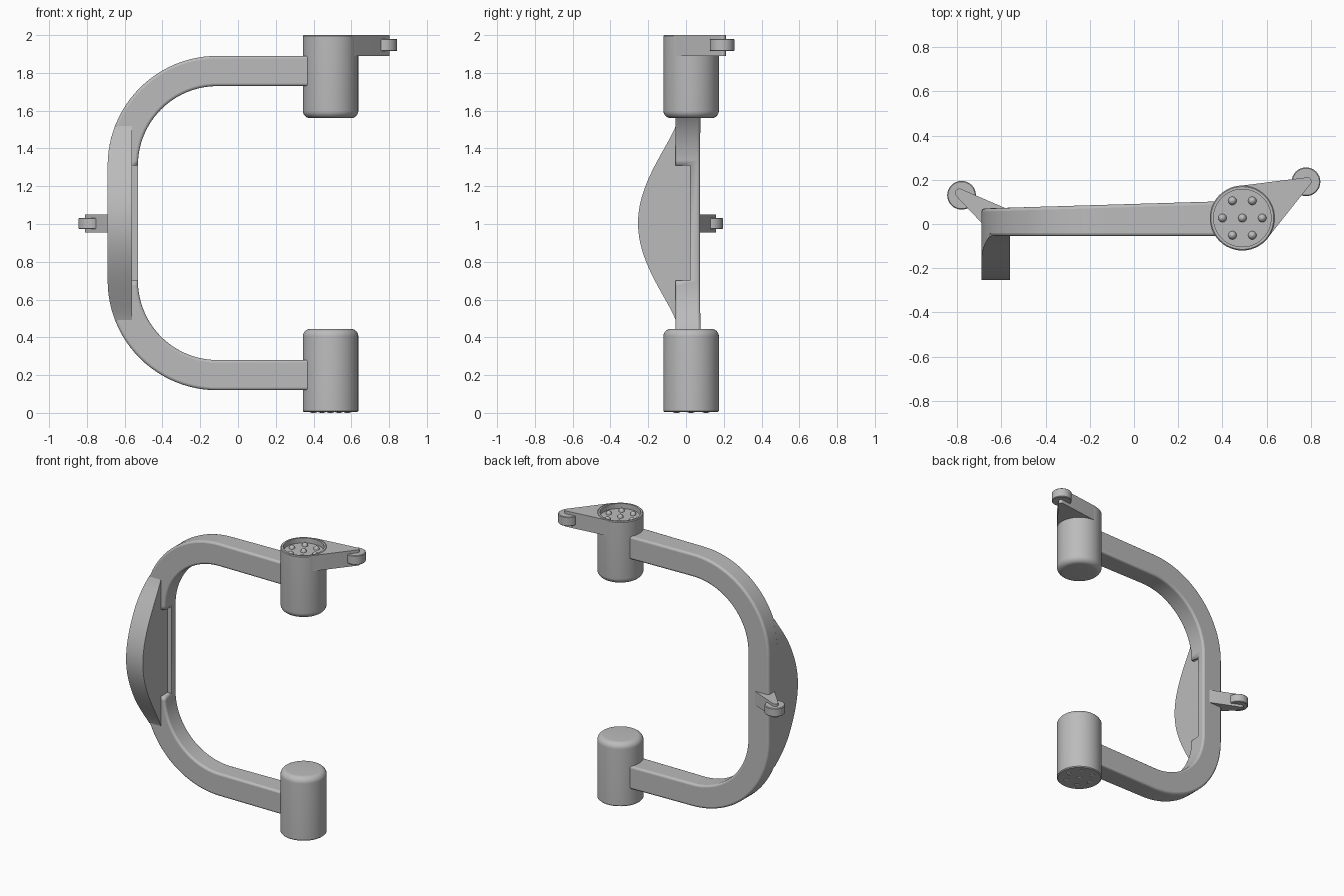
import bpy, bmesh
from math import sin, cos, pi, radians, sqrt

if "Cube" in bpy.data.objects:
    bpy.data.objects.remove(bpy.data.objects["Cube"], do_unlink=True)

GREY = (0.5, 0.5, 0.5, 1)
mat = bpy.data.materials.new("plain grey")
mat.use_nodes = True
mat.diffuse_color = GREY
mat.node_tree.nodes["Principled BSDF"].inputs["Base Color"].default_value = GREY


def finish(name, bm):
    """Turn a bmesh into a named, smooth-by-angle object."""
    bmesh.ops.recalc_face_normals(bm, faces=bm.faces)
    mesh = bpy.data.meshes.new(name)
    bm.to_mesh(mesh)
    bm.free()
    mesh.materials.append(mat)
    ob = bpy.data.objects.new(name, mesh)
    bpy.context.collection.objects.link(ob)
    bpy.ops.object.select_all(action="DESELECT")
    ob.select_set(True)
    bpy.context.view_layer.objects.active = ob
    bpy.ops.object.shade_smooth_by_angle(angle=radians(35))
    return ob


def loft(name, sections):
    """Skin a run of equal closed sections and cap both ends."""
    bm = bmesh.new()
    rings = [[bm.verts.new(p) for p in s] for s in sections]
    n = len(rings[0])
    for a, b in zip(rings, rings[1:]):
        for i in range(n):
            j = (i + 1) % n
            bm.faces.new((a[i], a[j], b[j], b[i]))
    bm.faces.new(rings[0])
    bm.faces.new(rings[-1])
    return finish(name, bm)


def turned(name, x, y, profile, sides=48):
    """Stack of (radius, z) rings around a vertical axis."""
    ang = [2 * pi * i / sides for i in range(sides)]
    return loft(name, [[(x + r * cos(a), y + r * sin(a), z) for a in ang] for r, z in profile])


def arc(x, y, r, a0, a1, steps=16):
    angles = [radians(a0 + (a1 - a0) * i / steps) for i in range(steps + 1)]
    return [(x + r * cos(a), y + r * sin(a)) for a in angles]


def plate(name, outline, z0, z1):
    return loft(name, [[(x, y, z) for x, y in outline] for z in (z0, z1)])


# C-shaped frame: inner and outer outlines share the same corner centres
CX, TOP, LOW, R_IN, R_OUT, END = -0.11, 1.31, 0.70, 0.42, 0.58, 0.42


def c_outline(r):
    upper, lower = arc(CX, TOP, r, 90, 180, 24), arc(CX, LOW, r, 180, 270, 24)
    return [(END, TOP + r)] + upper + lower + [(END, LOW - r)]


def back(x):
    return 0.07 + (x + 0.69) * 0.03


frame = loft("c_frame", [
    [(xo, -0.055, zo), (xi, -0.055, zi), (xi, back(xi), zi), (xo, back(xo), zo)]
    for (xo, zo), (xi, zi) in zip(c_outline(R_OUT), c_outline(R_IN))])
bevel = frame.modifiers.new("soft_edges", "BEVEL")
bevel.width, bevel.segments = 0.014, 3
bevel.limit_method, bevel.angle_limit = "ANGLE", radians(40)

# Recess along the inside of the upright
cutter = plate("recess_cutter", [(-0.56, -0.3), (-0.4, -0.3), (-0.4, 0.02), (-0.56, 0.02)], LOW, TOP)
cutter.hide_render = True
cutter.hide_viewport = True
cut = frame.modifiers.new("recess", "BOOLEAN")
cut.object, cut.operation, cut.solver = cutter, "DIFFERENCE", "EXACT"

# Bulging front fin that follows the outer curve of the frame
rows = []
for i in range(41):
    t = -1 + i / 20
    z = 1.005 + 0.515 * t
    past = max(z - TOP, LOW - z, 0)
    xo = CX - sqrt(R_OUT ** 2 - past ** 2)
    y = -0.054 - 0.2 * max(cos(t * pi / 2), 0) ** 1.15
    rows.append([(xo, y, z), (-0.56, y, z), (-0.56, -0.03, z), (xo, -0.03, z)])
loft("front_fin", rows)

# Canisters at the two ends of the frame
PX, PY, R, ROUND = 0.49, 0.027, 0.147, 0.04
rounded = [(R - ROUND + ROUND * sin(a), ROUND * (1 - cos(a)))
           for a in [i * pi / 16 for i in range(9)]]
turned("upper_canister", PX, PY, [(r, 1.56 + h) for r, h in rounded]
       + [(R, 1.995), (R - 0.005, 2.0), (0.13, 2.0), (0.13, 1.965)])
turned("lower_canister", PX, PY, [(R - 0.006, 0.004), (R, 0.01)]
       + [(r, 0.445 - h) for r, h in reversed(rounded)])

# Seven domed studs on each outer end
spots = [(0, 0)] + [(0.09 * cos(k * pi / 3), 0.09 * sin(k * pi / 3)) for k in range(6)]
for label, base, height in (("upper", 1.965, 0.022), ("lower", 0.004, -0.004)):
    for k, (dx, dy) in enumerate(spots):
        dome = [(0.019 * cos(a), base + height * sin(a)) for a in (0, 0.4, 0.8, 1.2, 1.5)]
        turned(f"{label}_stud_{k + 1}", PX + dx, PY + dy, dome, 16)

# Upper lug wraps the canister and tapers to its roller
plate("upper_lug", arc(0.785, 0.193, 0.018, -39, 97) + arc(PX, PY, R - 0.001, 97, -39, 24), 1.89, 2.0)

# Side lug on the outer back corner of the upright
plate("side_lug", arc(-0.79, 0.14, 0.02, 71, 215)
      + [(-0.68, -0.005), (-0.6, 0.02), (-0.585, 0.073)], 0.955, 1.05)

# Rollers, with the lugs slotted around them
for name, x, y, z0, z1 in (("upper_roller", 0.778, 0.191, 1.915, 1.98),
                           ("side_roller", -0.78, 0.13, 0.973, 1.032)):
    turned(name, x, y, [(0.061, z0), (0.065, z0 + 0.004), (0.065, z1 - 0.004), (0.061, z1)], 32)
